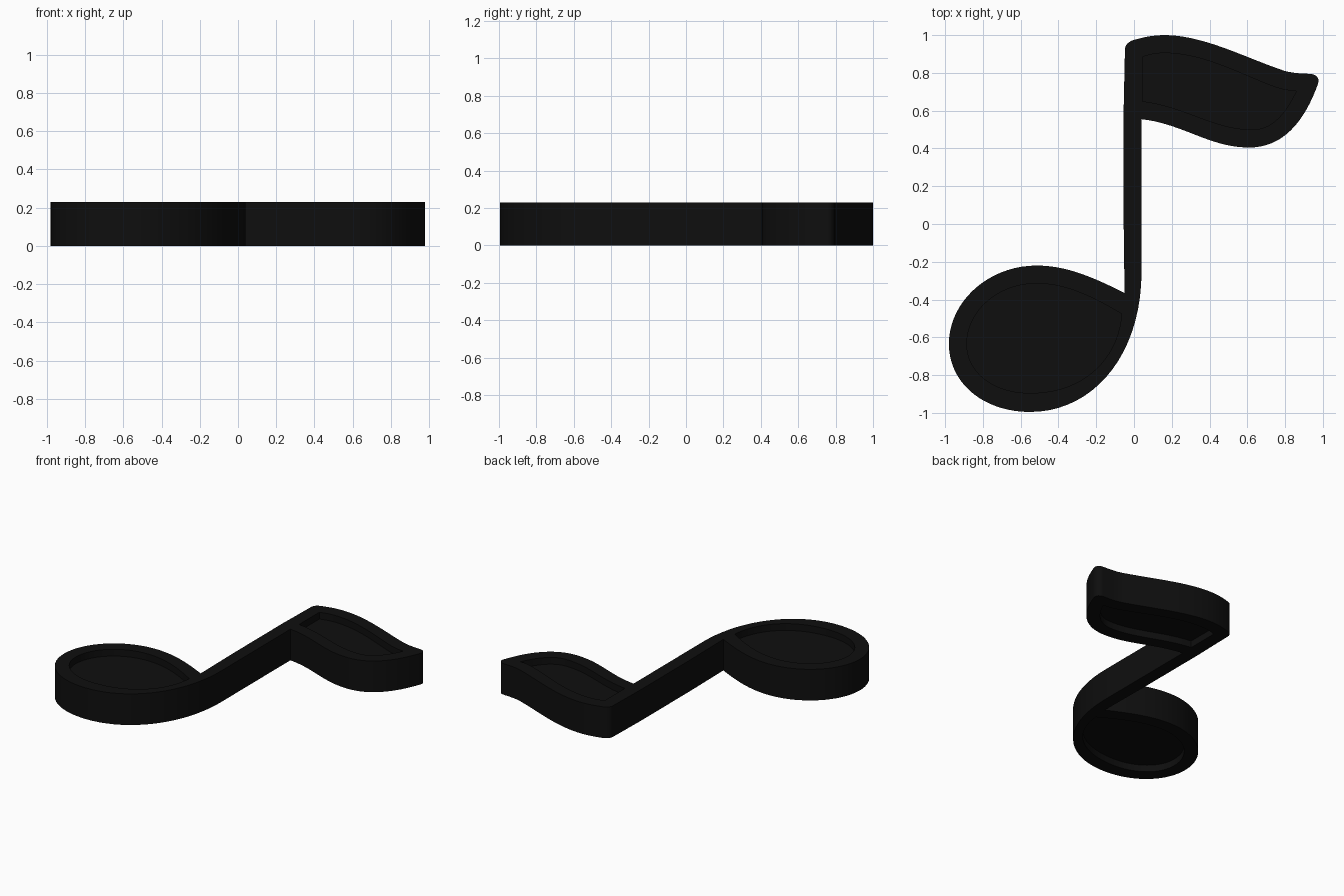
import bpy, bmesh, math
from mathutils import Vector
from mathutils.geometry import interpolate_bezier

if "Cube" in bpy.data.objects:
    bpy.data.objects.remove(bpy.data.objects["Cube"])

H = 0.23        # thickness
DEPTH = 0.05    # recess depth on both faces

black = bpy.data.materials.new("black")
black.diffuse_color = (0.0045, 0.0045, 0.0045, 1)
black.use_nodes = True
black.node_tree.nodes["Principled BSDF"].inputs["Base Color"].default_value = black.diffuse_color


def path(start, segs):
    """Closed outline: each segment is an end point, or two handles and an end point."""
    pts = [Vector((*start, 0))]
    for s in segs:
        v = [Vector((s[i], s[i + 1], 0)) for i in range(0, len(s), 2)]
        if len(v) == 1:
            pts.append(v[0])
        else:
            n = 20 if (v[2] - pts[-1]).length > 0.2 else 7
            pts += interpolate_bezier(pts[-1], v[0], v[1], v[2], n)[1:]
    if (pts[-1] - pts[0]).length < 1e-4:
        pts.pop()
    return pts


def prism(name, pts, z0, z1):
    bm = bmesh.new()
    f = bm.faces.new([bm.verts.new((p.x, p.y, z0)) for p in pts])
    r = bmesh.ops.extrude_face_region(bm, geom=[f])
    for v in r["geom"]:
        if isinstance(v, bmesh.types.BMVert):
            v.co.z = z1
    bmesh.ops.recalc_face_normals(bm, faces=bm.faces)
    me = bpy.data.meshes.new(name)
    bm.to_mesh(me)
    bm.free()
    me.materials.append(black)
    ob = bpy.data.objects.new(name, me)
    bpy.context.collection.objects.link(ob)
    return ob


# whole note silhouette: head, stem, flag
outline = path((-0.05, -0.365), [
    (-0.22, -0.28, -0.36, -0.22, -0.515, -0.22),
    (-0.77, -0.22, -0.98, -0.41, -0.98, -0.635),
    (-0.98, -0.84, -0.80, -0.995, -0.55, -0.995),
    (-0.22, -0.995, 0.04, -0.70, 0.04, -0.25),
    (0.04, 0.555),
    (0.26, 0.53, 0.40, 0.405, 0.61, 0.405),
    (0.80, 0.405, 0.91, 0.56, 0.975, 0.745),
    (0.985, 0.775, 0.96, 0.795, 0.93, 0.795),
    (0.87, 0.797, 0.82, 0.80, 0.77, 0.82),
    (0.57, 0.89, 0.36, 1.0, 0.16, 1.0),
    (0.09, 1.0, 0.04, 0.985, 0.0, 0.975),
    (-0.03, 0.965, -0.048, 0.95, -0.048, 0.92),
    (-0.055, 0.6), (-0.055, 0.03), (-0.05, -0.365)])

# recess outlines
head_recess = path((-0.065, -0.476), [
    (-0.22, -0.385, -0.36, -0.315, -0.515, -0.315),
    (-0.72, -0.315, -0.885, -0.46, -0.885, -0.635),
    (-0.885, -0.79, -0.74, -0.895, -0.55, -0.895),
    (-0.27, -0.895, -0.085, -0.72, -0.065, -0.476)])
flag_recess = path((0.045, 0.65), [
    (0.28, 0.62, 0.42, 0.50, 0.63, 0.50),
    (0.74, 0.50, 0.81, 0.60, 0.86, 0.705),
    (0.81, 0.705, 0.77, 0.715, 0.72, 0.735),
    (0.55, 0.80, 0.36, 0.905, 0.16, 0.905),
    (0.11, 0.905, 0.08, 0.895, 0.045, 0.885)])

note = prism("music_note", outline, 0, H)

# cut the recesses into both faces
cutters = []
for name, pts in (("head", head_recess), ("flag", flag_recess)):
    for side, z0, z1 in (("top", H - DEPTH, H + 0.1), ("bottom", -0.1, DEPTH)):
        c = prism(f"{name}_{side}_cutter", pts, z0, z1)
        c.hide_render = True
        m = note.modifiers.new(c.name, "BOOLEAN")
        m.operation, m.solver, m.object = "DIFFERENCE", "EXACT", c
        cutters.append(c)

bpy.context.view_layer.update()
dg = bpy.context.evaluated_depsgraph_get()
mesh = bpy.data.meshes.new_from_object(note.evaluated_get(dg))
note.modifiers.clear()
note.data = mesh
for c in cutters:
    bpy.data.objects.remove(c)

# smooth side walls, sharp rims
bpy.context.view_layer.objects.active = note
note.select_set(True)
bpy.ops.object.shade_smooth_by_angle(angle=math.radians(30))
